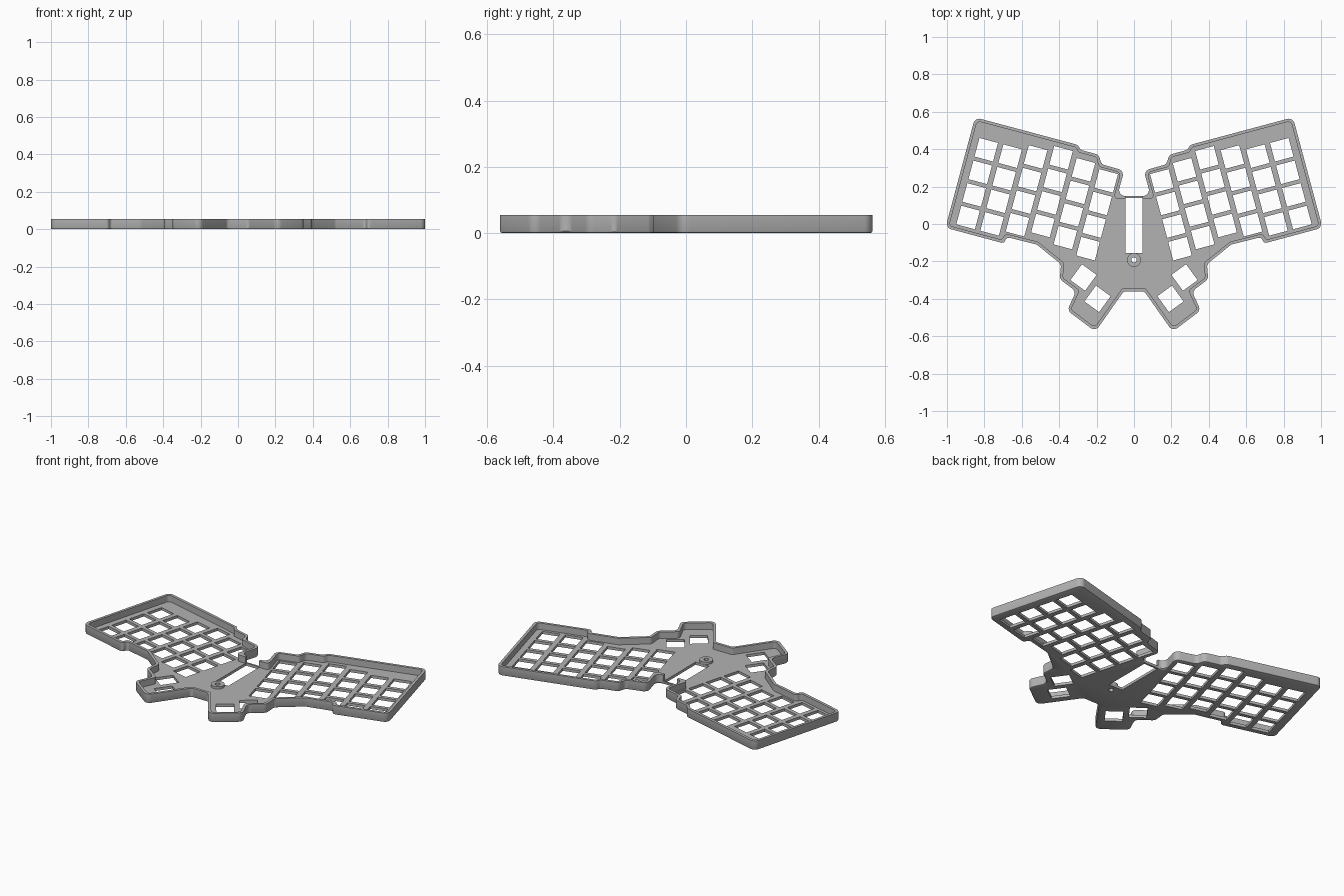
import bpy, bmesh, math
from mathutils import Vector

if "Cube" in bpy.data.objects:
    bpy.data.objects.remove(bpy.data.objects["Cube"])

HEIGHT, FLOOR, WALL = 0.055, 0.016, 0.016
KEY, PITCH_X, PITCH_Y = 0.103, 0.1325, 0.125

# Sharp right-hand outline, from the rear notch round to the front edge
half = [(0.09, 0.15), (0.052, 0.285), (0.175, 0.32), (0.187, 0.37), (0.285, 0.396),
        (0.30, 0.423), (0.85, 0.57), (1.008, -0.02), (0.695, -0.104), (0.68, -0.07),
        (0.52, -0.11), (0.39, -0.215), (0.397, -0.295), (0.31, -0.36), (0.357, -0.462),
        (0.206, -0.575), (0.055, -0.36)]
outline = [Vector(p) for p in half] + [Vector((-x, y)) for x, y in reversed(half)]
outline.reverse()                                   # counter-clockwise


def inset(pts, d):
    """Move every edge inwards by d and intersect neighbouring edges."""
    out = []
    for i, p in enumerate(pts):
        a = (p - pts[i - 1]).normalized()
        b = (pts[(i + 1) % len(pts)] - p).normalized()
        na, nb = Vector((-a.y, a.x)), Vector((-b.y, b.x))
        out.append(p + (na + nb) * d / (1 + na.dot(nb)))
    return out


def rounded(pts, r, steps=6):
    """Replace every corner by a tangent curve."""
    out = []
    for i, p in enumerate(pts):
        a, b = pts[i - 1] - p, pts[(i + 1) % len(pts)] - p
        t = r / math.tan(a.angle(b) / 2)
        t = min(t, 0.45 * a.length, 0.45 * b.length)
        s, e = p + a.normalized() * t, p + b.normalized() * t
        w = math.sin(a.angle(b) / 2)                # rational weight gives a true arc
        for k in range(steps + 1):
            u = k / steps
            c0, c1, c2 = (1 - u) ** 2, 2 * u * (1 - u) * w, u * u
            out.append((s * c0 + p * c1 + e * c2) / (c0 + c1 + c2))
    return out


def loft(bm, layers):
    """Closed solid through equal-length loops given as (points, z)."""
    rings = [[bm.verts.new((p.x, p.y, z)) for p in pts] for pts, z in layers]
    n = len(rings[0])
    for lo, hi in zip(rings, rings[1:]):
        for i in range(n):
            j = (i + 1) % n
            bm.faces.new((lo[i], lo[j], hi[j], hi[i]))
    bm.faces.new(rings[0][::-1])
    bm.faces.new(rings[-1])


def box(bm, cx, cy, w, h, z0, z1, deg=0):
    c, s = math.cos(math.radians(deg)), math.sin(math.radians(deg))
    pts = [Vector((cx + c * x - s * y, cy + s * x + c * y))
           for x, y in ((-w/2, -h/2), (w/2, -h/2), (w/2, h/2), (-w/2, h/2))]
    loft(bm, [(pts, z0), (pts, z1)])


def circle(r, cy, n=32):
    return [Vector((r * math.cos(2 * math.pi * k / n), cy + r * math.sin(2 * math.pi * k / n)))
            for k in range(n)]


def make(name, bm):
    me = bpy.data.meshes.new(name)
    bm.to_mesh(me)
    bm.free()
    ob = bpy.data.objects.new(name, me)
    bpy.context.collection.objects.link(ob)
    return ob


grey = bpy.data.materials.new("grey_plastic")
grey.diffuse_color = (0.45, 0.45, 0.45, 1)
grey.use_nodes = True
grey.node_tree.nodes["Principled BSDF"].inputs["Base Color"].default_value = grey.diffuse_color

# Outer body with a small chamfer round the underside
bm = bmesh.new()
loft(bm, [(rounded(inset(outline, 0.006), 0.026), 0),
          (rounded(inset(outline, 0.002), 0.030), 0.002),
          (rounded(outline, 0.032), 0.006),
          (rounded(outline, 0.032), HEIGHT)])
case = make("keyboard_case", bm)
case.data.materials.append(grey)

# Pocket that leaves the floor and the surrounding wall
bm = bmesh.new()
pocket = rounded(inset(outline, WALL), 0.02)
loft(bm, [(pocket, FLOOR), (pocket, HEIGHT + 0.02)])
pocket_cutter = make("pocket_cutter", bm)

# Key openings: staggered columns, thumb keys, controller slot
bm = bmesh.new()
up = Vector((-math.sin(math.radians(15)), math.cos(math.radians(15))))
across = Vector((up.y, -up.x))
stagger = [0, 0, 0.031, 0.062, 0.031, 0.005]
for side in (1, -1):
    for col, lift in enumerate(stagger):
        for row in range(4):
            p = Vector((0.79, 0.397)) - across * PITCH_X * col + up * (lift - PITCH_Y * row)
            box(bm, side * p.x, p.y, KEY, KEY, -0.02, 0.04, side * 15)
    for x, y in ((0.27, -0.286), (0.195, -0.40)):
        box(bm, side * x, y, 0.097, 0.105, -0.02, 0.04, side * 36)
box(bm, 0, -0.0075, 0.09, 0.295, -0.02, 0.08)
opening_cutter = make("opening_cutter", bm)

# Gap in the rear wall for the cable
bm = bmesh.new()
box(bm, 0, 0.15, 0.09, 0.06, FLOOR, 0.08)
cable_cutter = make("cable_cutter", bm)

# Screw boss on the floor, with its hole
bm = bmesh.new()
loft(bm, [(circle(0.037, -0.192), 0.008), (circle(0.037, -0.192), 0.03)])
boss = make("screw_boss", bm)
bm = bmesh.new()
loft(bm, [(circle(0.014, -0.192), -0.02), (circle(0.014, -0.192), 0.08)])
screw_cutter = make("screw_cutter", bm)

for tool, op in ((pocket_cutter, 'DIFFERENCE'), (opening_cutter, 'DIFFERENCE'),
                 (cable_cutter, 'DIFFERENCE'), (boss, 'UNION'), (screw_cutter, 'DIFFERENCE')):
    mod = case.modifiers.new(tool.name, 'BOOLEAN')
    mod.operation, mod.object, mod.solver = op, tool, 'EXACT'
    tool.hide_render = True

# Apply the cuts, then discard the helpers
bpy.context.view_layer.objects.active = case
case.select_set(True)
for mod in list(case.modifiers):
    bpy.ops.object.modifier_apply(modifier=mod.name)
for tool in (pocket_cutter, opening_cutter, cable_cutter, boss, screw_cutter):
    bpy.data.objects.remove(tool)
bpy.ops.object.shade_smooth_by_angle(angle=math.radians(30))
